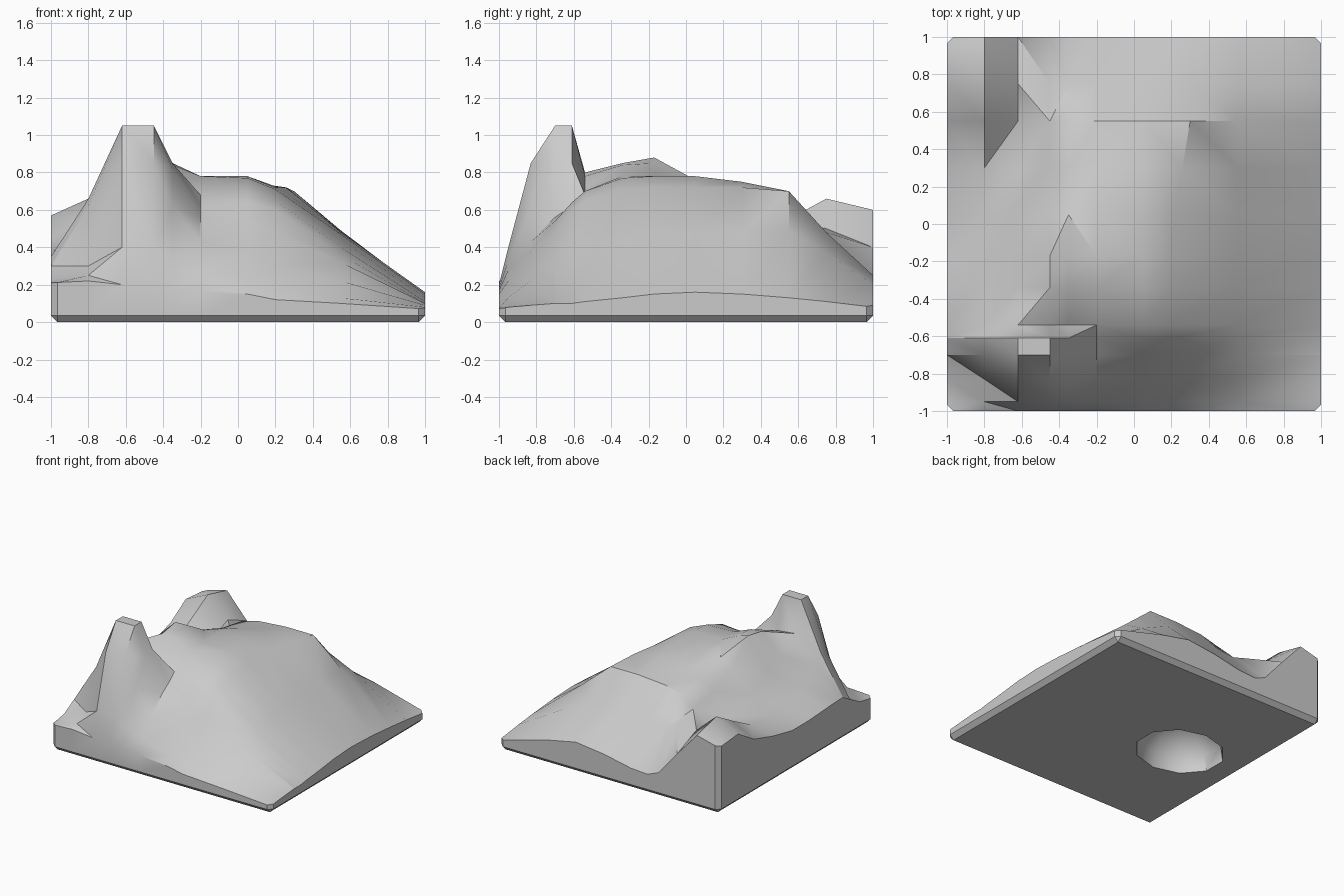
import bpy, bmesh

if "Cube" in bpy.data.objects:
    bpy.data.objects.remove(bpy.data.objects["Cube"])

# Cross-sections of the hill: for each y, heights at the x stations
XS = [-1, -.8, -.62, -.45, -.35, -.2, .05, .2, .55, 1]
SECTIONS = {
    -1.0: [.21, .22, .20, .20, .18, .17, .15, .12, .10, .07],
    -.95: [.21, .25, .40, .40, .33, .28, .22, .18, .13, .08],
    -.83: [.23, .30, .84, .85, .62, .43, .38, .30, .22, .09],
    -.70: [.30, .62, 1.05, 1.05, .82, .56, .54, .48, .32, .10],
    -.61: [.35, .66, 1.05, 1.05, .85, .62, .64, .60, .36, .10],
    -.54: [.35, .58, .80, .78, .72, .68, .70, .65, .40, .11],
    -.34: [.34, .48, .70, .85, .84, .78, .77, .71, .44, .13],
    -.17: [.33, .42, .60, .88, .85, .78, .78, .72, .47, .15],
    .05: [.33, .40, .52, .70, .76, .78, .78, .72, .48, .16],
    .30: [.38, .42, .44, .60, .68, .72, .75, .72, .48, .15],
    .55: [.45, .55, .42, .55, .64, .68, .70, .70, .49, .13],
    .75: [.57, .66, .50, .48, .45, .46, .48, .48, .37, .11],
    1.0: [.55, .60, .40, .20, .16, .17, .22, .25, .20, .08],
}


def station(i, y):
    # the right-hand crest drifts outwards towards the back
    if i == 7:
        return XS[i] + .1 * min(1, max(0, (y + .05) / .6))
    return XS[i]


# Hill: loft the sections, then drop walls to a flat bottom
bm = bmesh.new()
grid = [[bm.verts.new((station(i, y), y, z)) for i, z in enumerate(hs)]
        for y, hs in SECTIONS.items()]
rows, cols = len(grid), len(XS)
for j in range(rows - 1):
    for i in range(cols - 1):
        bm.faces.new((grid[j][i], grid[j][i + 1], grid[j + 1][i + 1], grid[j + 1][i]))
rim = (grid[0][:] + [grid[j][-1] for j in range(1, rows)]
       + grid[-1][-2::-1] + [grid[j][0] for j in range(rows - 2, 0, -1)])
foot = [bm.verts.new((v.co.x, v.co.y, 0)) for v in rim]
n = len(rim)
for k in range(n):
    m = (k + 1) % n
    bm.faces.new((rim[k], foot[k], foot[m], rim[m]))
bottom = bm.faces.new(foot[::-1])
bmesh.ops.recalc_face_normals(bm, faces=bm.faces)

# Chamfer the bottom edges and the upright corners
edges = list(bottom.edges)
edges += [e for e in bm.edges if all(abs(v.co.x) > .99 and abs(v.co.y) > .99 for v in e.verts)]
bmesh.ops.bevel(bm, geom=edges, offset=.035, offset_type='OFFSET', segments=1,
                affect='EDGES', clamp_overlap=True)
bmesh.ops.triangulate(bm, faces=bm.faces)
bmesh.ops.recalc_face_normals(bm, faces=bm.faces)
mesh = bpy.data.meshes.new("rocky_hill")
bm.to_mesh(mesh)
bm.free()
hill = bpy.data.objects.new("rocky_hill", mesh)
bpy.context.collection.objects.link(hill)

# Hollow under the hill
bpy.ops.mesh.primitive_uv_sphere_add(segments=10, ring_count=8, location=(-.45, 0, .003))
cutter = bpy.context.object
cutter.name = "hollow_cutter"
cutter.scale = (.36, .31, .3)
cutter.hide_render = True
cutter.hide_set(True)
cut = hill.modifiers.new("hollow", 'BOOLEAN')
cut.operation = 'DIFFERENCE'
cut.solver = 'EXACT'
cut.object = cutter

# Soft shading with the hard edges kept
bpy.ops.object.select_all(action='DESELECT')
hill.select_set(True)
bpy.context.view_layer.objects.active = hill
bpy.ops.object.modifier_apply(modifier="hollow")
bpy.data.objects.remove(cutter)
bpy.ops.object.shade_smooth_by_angle(angle=.6)
